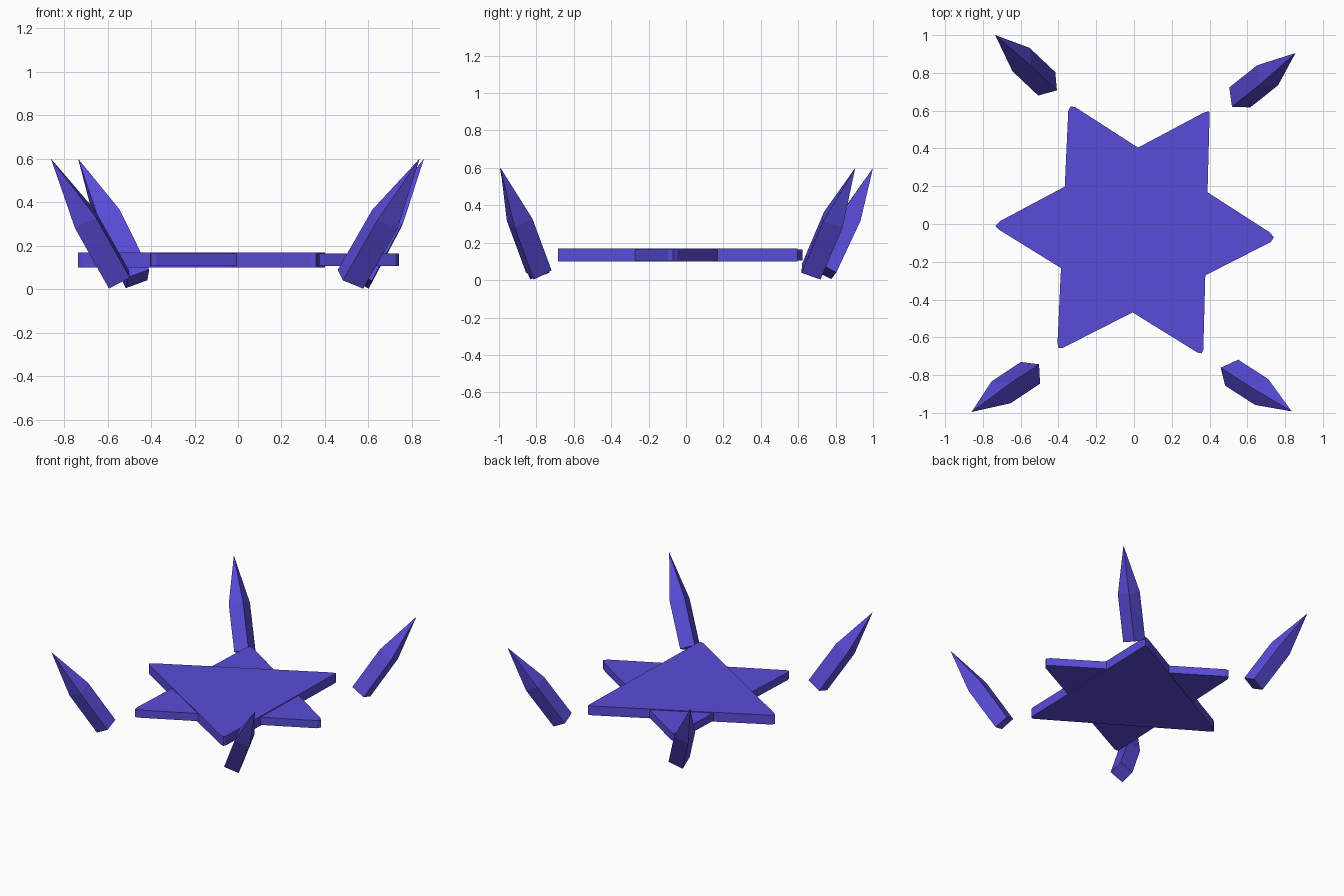
import bpy, bmesh
from mathutils import Vector

if "Cube" in bpy.data.objects:
    bpy.data.objects.remove(bpy.data.objects["Cube"])

mat = bpy.data.materials.new("violet_crystal")
mat.diffuse_color = (0.10, 0.073, 0.69, 1)
mat.use_nodes = True
mat.node_tree.nodes["Principled BSDF"].inputs["Base Color"].default_value = mat.diffuse_color


def finish(name, bm):
    bmesh.ops.recalc_face_normals(bm, faces=bm.faces)
    mesh = bpy.data.meshes.new(name)
    bm.to_mesh(mesh)
    bm.free()
    mesh.materials.append(mat)
    bpy.context.collection.objects.link(bpy.data.objects.new(name, mesh))


def slab(name, outline, z0, z1):
    """Flat plate extruded from an outline."""
    bm = bmesh.new()
    face = bm.faces.new([bm.verts.new((x, y, z0)) for x, y in outline])
    ext = bmesh.ops.extrude_face_region(bm, geom=[face], use_keep_orig=True)
    top = [v for v in ext["geom"] if isinstance(v, bmesh.types.BMVert)]
    bmesh.ops.translate(bm, verts=top, vec=(0, 0, z1 - z0))
    finish(name, bm)


def shard(name, base, tip, side, r=0.077):
    """Square prism along the lower half, tapering to a point."""
    base, tip = Vector(base), Vector(tip)
    axis = (tip - base).normalized()
    side = Vector(side)
    s = (side - axis * side.dot(axis)).normalized() * r
    n = axis.cross(s)
    bm = bmesh.new()
    rings = [[bm.verts.new(c + d) for d in (s, n, -s, -n)]
             for c in (base, base.lerp(tip, 0.5))]
    point = bm.verts.new(tip)
    bm.faces.new(rings[0])
    for i in range(4):
        j = (i + 1) % 4
        bm.faces.new((rings[0][i], rings[0][j], rings[1][j], rings[1][i]))
        bm.faces.new((rings[1][i], rings[1][j], point))
    finish(name, bm)


# Two overlapping blunt-cornered triangles forming the star
slab("star_triangle_left", [
    (-0.71, 0.015), (-0.735, -0.01), (-0.715, -0.03),
    (0.335, -0.68), (0.358, -0.685), (0.367, -0.665),
    (0.40, 0.57), (0.398, 0.597), (0.37, 0.59)], 0.10, 0.17)
slab("star_triangle_right", [
    (0.725, -0.095), (0.74, -0.07), (0.72, -0.045),
    (-0.31, 0.618), (-0.335, 0.623), (-0.348, 0.60),
    (-0.405, -0.63), (-0.40, -0.657), (-0.375, -0.655)], 0.106, 0.164)

# Four leaning shards around the star
shard("shard_front_left", (-0.548, -0.788, 0.046), (-0.86, -0.995, 0.6), (0.05, -0.05, 0))
shard("shard_front_right", (0.517, -0.787, 0.046), (0.835, -0.992, 0.6), (0.03, 0.067, 0))
shard("shard_back_right", (0.56, 0.67, 0.046), (0.855, 0.905, 0.6), (0.06, -0.05, 0))
shard("shard_back_left", (-0.462, 0.742, 0.048), (-0.735, 1.0, 0.6), (0.043, 0.067, 0))
